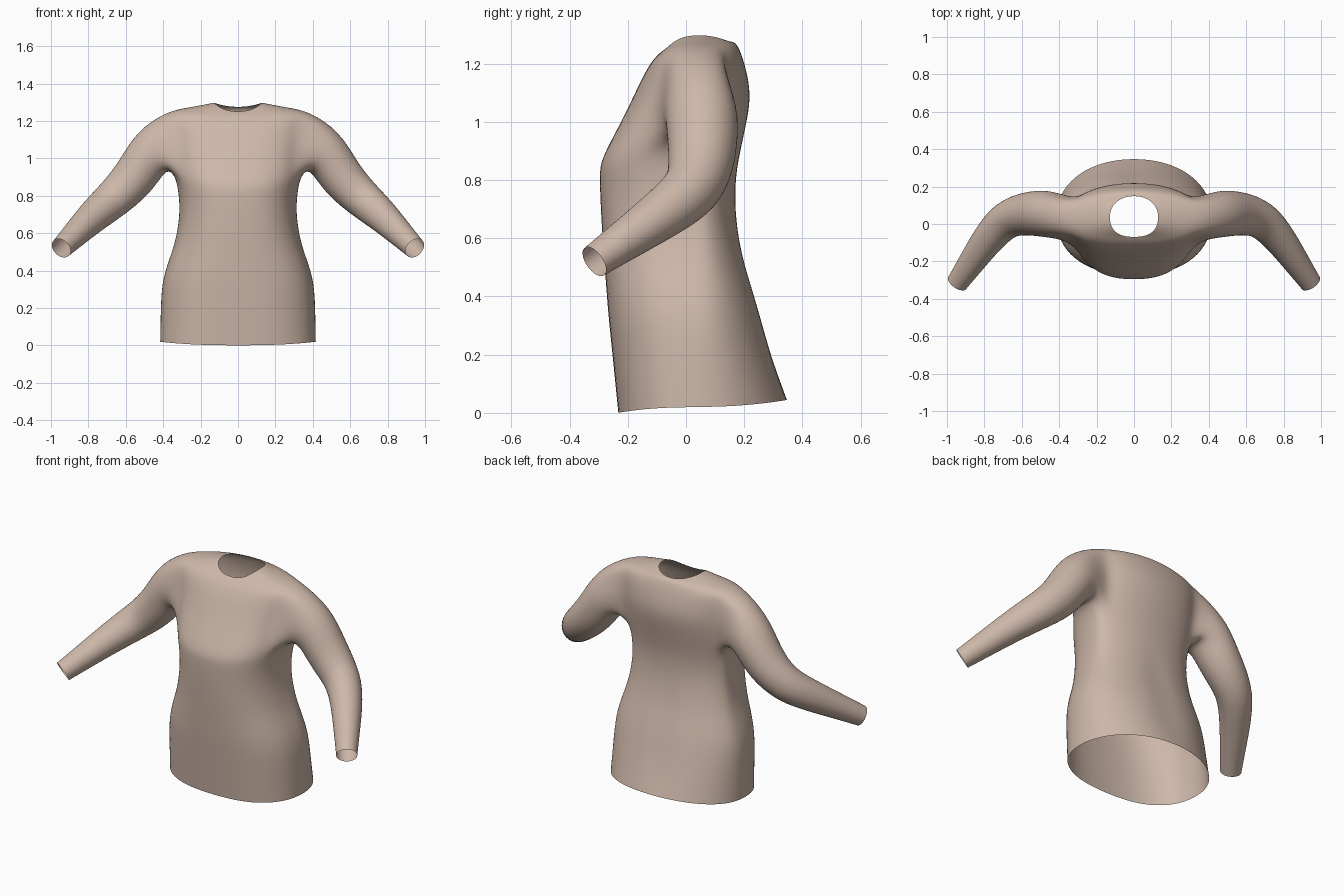
import bpy, bmesh, math
from mathutils import Vector

if "Cube" in bpy.data.objects:
    bpy.data.objects.remove(bpy.data.objects["Cube"])

CY = 0.04          # depth of the side seam
STEP = math.pi / 12

# torso rings: z front, z side, z back, half width, y front, y back
TORSO = [
    (0.00, 0.02, 0.045, 0.42, -0.235, 0.35),
    (0.20, 0.20, 0.20, 0.417, -0.255, 0.30),
    (0.34, 0.34, 0.34, 0.41, -0.27, 0.262),
    (0.45, 0.45, 0.45, 0.375, -0.278, 0.228),
    (0.55, 0.55, 0.55, 0.338, -0.286, 0.197),
    (0.70, 0.70, 0.70, 0.312, -0.296, 0.168),
    (0.82, 0.82, 0.82, 0.32, -0.30, 0.172),
    (0.87, 0.905, 0.91, 0.338, -0.295, 0.19),
    (0.98, 0.99, 1.00, 0.35, -0.235, 0.21),
    (1.08, 1.08, 1.08, 0.36, -0.185, 0.224),
    (1.15, 1.17, 1.16, 0.37, -0.153, 0.214),
    (1.21, 1.255, 1.235, 0.38, -0.118, 0.192),
    (1.24, 1.272, 1.275, 0.26, -0.087, 0.172),
    (1.25, 1.298, 1.275, 0.13, -0.07, 0.15),
]
ARM_LOW, ARM_HIGH = 7, 11     # torso rings bounding the armhole

# sleeve centre line and radius
SLEEVE = [
    ((0.46, 0.055, 1.05), 0.13),
    ((0.54, 0.058, 0.915), 0.122),
    ((0.62, 0.048, 0.825), 0.113),
    ((0.70, 0.015, 0.755), 0.102),
    ((0.785, -0.085, 0.68), 0.088),
    ((0.865, -0.20, 0.60), 0.073),
    ((0.945, -0.315, 0.52), 0.059),
]


def torso_point(ring, col):
    zf, zs, zb, a, yf, yb = ring
    c, s = math.cos(col * STEP), math.sin(col * STEP)
    front = s < 0
    e = 2 / (2.5 if front else 2.1)
    depth = CY - yf if front else yb - CY
    x = a * max(c, 0) ** e if col not in (-6, 6) else 0
    y = CY + math.copysign(depth * abs(s) ** e, s)
    z = zs + ((zf if front else zb) - zs) * s * s
    # centre crease down the lower back
    if col == 6 and 0.15 < zs < 0.6:
        y -= 0.012
    return Vector((x, y, z))


bm = bmesh.new()

# half torso with an armhole left open
grid = [{j: bm.verts.new(torso_point(r, j)) for j in range(-6, 7)} for r in TORSO]
for k in range(len(TORSO) - 1):
    for j in range(-6, 6):
        if ARM_LOW <= k < ARM_HIGH and -2 <= j < 2:
            continue
        bm.faces.new((grid[k][j], grid[k][j + 1], grid[k + 1][j + 1], grid[k + 1][j]))

# armhole edge, from the shoulder point round the front
edge = [(ARM_HIGH, 0), (ARM_HIGH, -1)]
edge += [(k, -2) for k in range(ARM_HIGH, ARM_LOW, -1)]
edge += [(ARM_LOW, j) for j in range(-2, 2)]
edge += [(k, 2) for k in range(ARM_LOW, ARM_HIGH)]
edge += [(ARM_HIGH, 2), (ARM_HIGH, 1)]
loop = [grid[k][j] for k, j in edge]
n = len(loop)

# sleeve grown from the armhole edge
path = [Vector((0.33, 0.05, 1.09))] + [Vector(p) for p, r in SLEEVE]
for i, (p, r) in enumerate(SLEEVE, start=1):
    t = (path[min(i + 1, len(path) - 1)] - path[i - 1]).normalized()
    up = Vector((0, 0, 1))
    u = (up - t * up.dot(t)).normalized()
    v = t.cross(u)
    ring = []
    for j in range(n):
        a = 2 * math.pi * j / n
        ring.append(bm.verts.new(path[i] + r * (math.cos(a) * u + math.sin(a) * v)))
    for j in range(n):
        m = (j + 1) % n
        bm.faces.new((loop[j], loop[m], ring[m], ring[j]))
    loop = ring

bmesh.ops.delete(bm, geom=[v for v in bm.verts if not v.link_faces], context='VERTS')
for f in bm.faces:
    f.smooth = True
mesh = bpy.data.meshes.new("long_sleeved_shirt")
bm.to_mesh(mesh)
bm.free()
shirt = bpy.data.objects.new("long_sleeved_shirt", mesh)
bpy.context.collection.objects.link(shirt)

# mirrored left half, then smoothed
mirror = shirt.modifiers.new("mirror", 'MIRROR')
mirror.use_clip = True
mirror.merge_threshold = 0.001
sub = shirt.modifiers.new("smooth", 'SUBSURF')
sub.levels = sub.render_levels = 2

# fabric colour
mat = bpy.data.materials.new("fabric")
mat.diffuse_color = (0.62, 0.48, 0.40, 1)
mat.use_nodes = True
mat.node_tree.nodes["Principled BSDF"].inputs["Base Color"].default_value = mat.diffuse_color
mesh.materials.append(mat)
